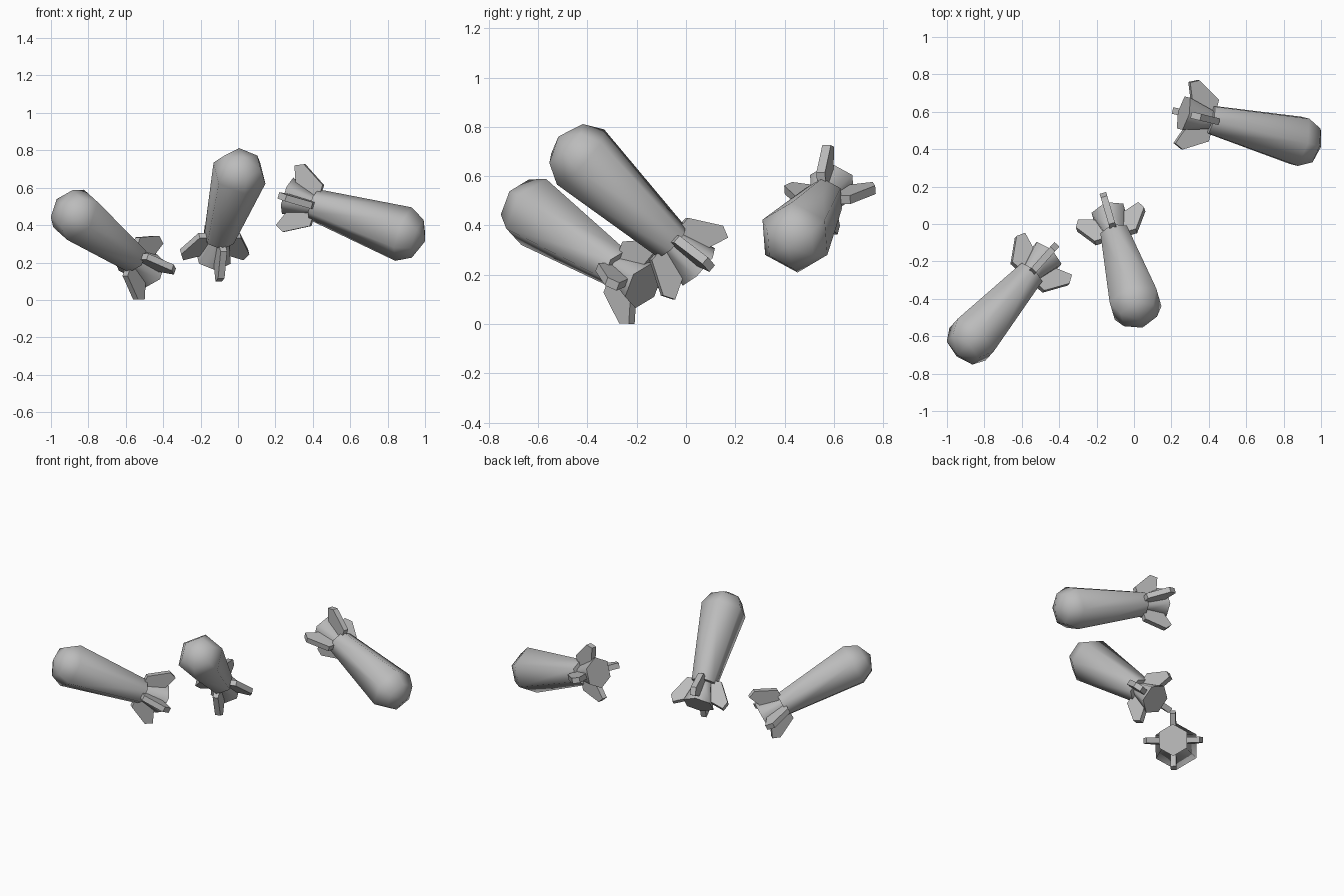
import bpy
import bmesh
import math
from mathutils import Matrix, Vector

cube = bpy.data.objects.get("Cube")
if cube:
    bpy.data.objects.remove(cube, do_unlink=True)

grey = bpy.data.materials.new("plain_grey")
grey.use_nodes = True
tone = (0.5, 0.5, 0.5, 1)
grey.diffuse_color = tone
grey.node_tree.nodes["Principled BSDF"].inputs["Base Color"].default_value = tone

SIDES = 6


def add_object(name, bm, frame):
    bmesh.ops.recalc_face_normals(bm, faces=bm.faces)
    mesh = bpy.data.meshes.new(name)
    bm.to_mesh(mesh)
    bm.free()
    mesh.materials.append(grey)
    obj = bpy.data.objects.new(name, mesh)
    obj.matrix_world = frame
    bpy.context.collection.objects.link(obj)
    return obj


def lathe(name, profile, frame):
    """Six-sided turned shape along local z; zero radius makes a point."""
    bm = bmesh.new()
    rings = []
    for r, z in profile:
        if r == 0:
            rings.append([bm.verts.new((0, 0, z))] * SIDES)
        else:
            angles = [math.tau * i / SIDES for i in range(SIDES)]
            rings.append([bm.verts.new((r * math.sin(a), r * math.cos(a), z)) for a in angles])
    for low, high in zip(rings, rings[1:]):
        for i in range(SIDES):
            j = (i + 1) % SIDES
            corners = list(dict.fromkeys((low[i], low[j], high[j], high[i])))
            bm.faces.new(corners).smooth = True
    # Flat end caps
    for ring in (rings[0], rings[-1]):
        if ring[0] is not ring[1]:
            bm.faces.new(ring)
    return add_object(name, bm, frame)


def fin(name, outline, thickness, angle, frame):
    """Swept plate standing out along local y, turned about the axis."""
    bm = bmesh.new()
    left, right = [[bm.verts.new((x, r, z)) for r, z in outline]
                   for x in (-thickness / 2, thickness / 2)]
    bm.faces.new(left)
    bm.faces.new(right)
    for i in range(len(outline)):
        j = (i + 1) % len(outline)
        bm.faces.new((left[i], left[j], right[j], right[i]))
    return add_object(name, bm, frame @ Matrix.Rotation(angle, 4, 'Z'))


# Profiles as (radius, height along the axis), with the widest ring at zero
BODY = [(0.085, -0.52), (0.15, 0), (0.106, 0.082), (0, 0.125)]
NOZZLE = [(0.102, -0.67), (0.055, -0.51)]
FIN = [(0.04, -0.50), (0.115, -0.50), (0.19, -0.632), (0.168, -0.68),
       (0.08, -0.645), (0.04, -0.62)]

# Shoulder centre and tail direction of each missile
MISSILES = {
    "right": ((-0.868, -0.618, 0.455), (0.595, 0.665, -0.445)),
    "middle": ((0.008, -0.428, 0.678), (-0.21, 0.715, -0.665)),
    "left": ((0.885, 0.442, 0.352), (-0.925, 0.225, 0.305)),
}

for label, (centre, tail) in MISSILES.items():
    nose = -Vector(tail).normalized()
    side = Vector((0, 0, 1)).cross(nose).normalized()
    up = nose.cross(side)
    frame = Matrix.Translation(centre) @ Matrix((side, up, nose)).transposed().to_4x4()
    lathe(label + "_missile_body", BODY, frame)
    lathe(label + "_missile_nozzle", NOZZLE, frame)
    for k, place in enumerate(("top", "side_a", "bottom", "side_b")):
        fin(f"{label}_missile_{place}_fin", FIN, 0.036, k * math.pi / 2, frame)
